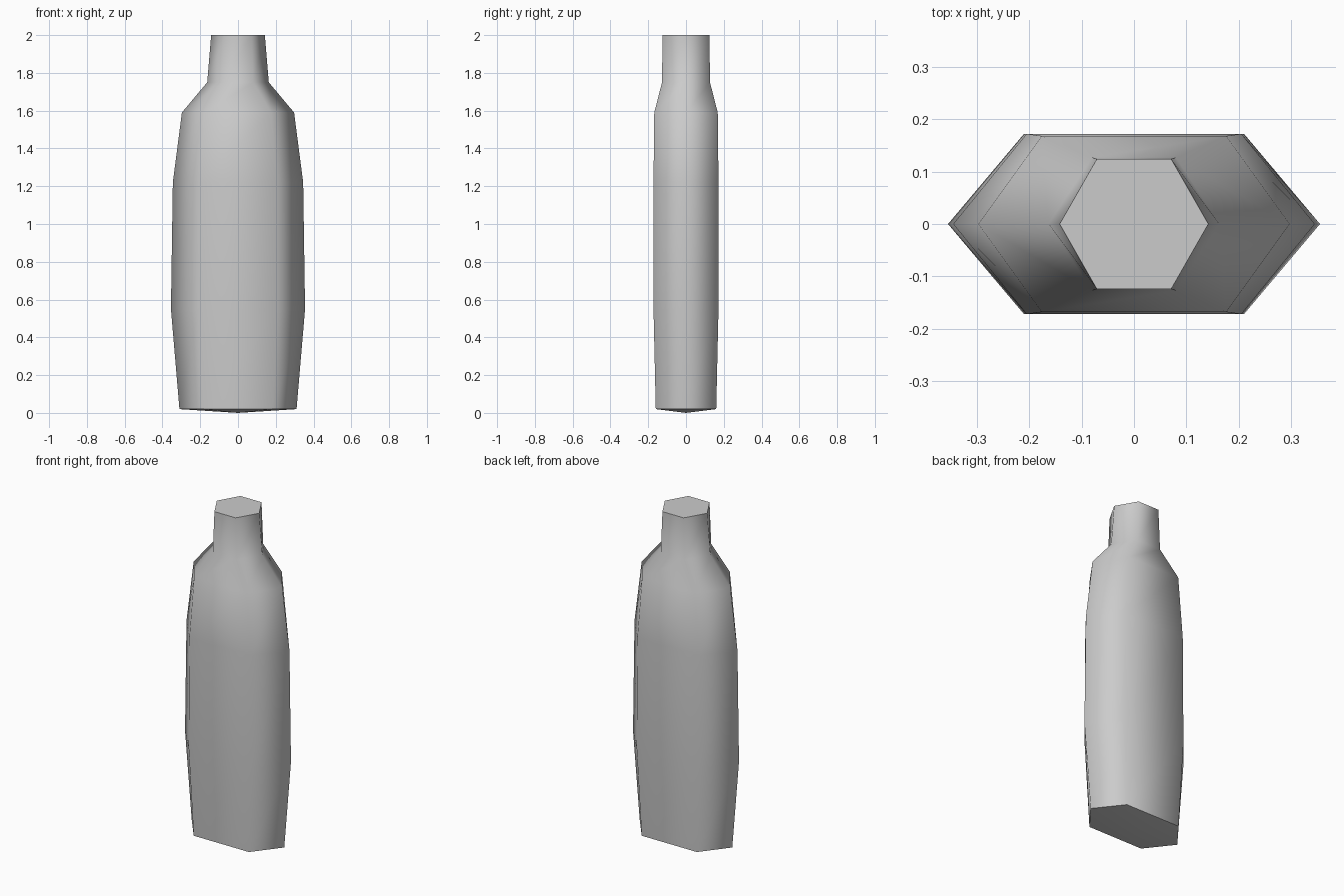
import bpy
import bmesh

cube = bpy.data.objects.get("Cube")
if cube:
    bpy.data.objects.remove(cube, do_unlink=True)

# Plain grey material
grey = bpy.data.materials.new("plain_grey")
grey.use_nodes = True
colour = (0.6, 0.6, 0.6, 1)
grey.diffuse_color = colour
grey.node_tree.nodes["Principled BSDF"].inputs["Base Color"].default_value = colour

# Bottle profile: height, half width, half depth, corner half width
PROFILE = [
    (0.02, 0.31, 0.16, 0.185),
    (0.55, 0.355, 0.172, 0.21),
    (1.22, 0.345, 0.172, 0.205),
    (1.59, 0.297, 0.168, 0.176),
    (1.75, 0.163, 0.127, 0.08),
    (2.0, 0.142, 0.124, 0.071),
]


def hex_ring(bm, z, w, d, c):
    """Six-sided cross-section with points at left and right."""
    outline = [(w, 0), (c, d), (-c, d), (-w, 0), (-c, -d), (c, -d)]
    return [bm.verts.new((x, y, z)) for x, y in outline]


bm = bmesh.new()
rings = [hex_ring(bm, *row) for row in PROFILE]

# Walls
for low, high in zip(rings, rings[1:]):
    for i in range(6):
        j = (i + 1) % 6
        bm.faces.new((low[i], low[j], high[j], high[i])).smooth = True

# Flat top, and a shallow base that dips to its centre
bm.faces.new(rings[-1])
centre = bm.verts.new((0, 0, 0))
for i in range(6):
    bm.faces.new((rings[0][(i + 1) % 6], rings[0][i], centre)).smooth = True

# Crisp rims, smooth walls
for ring in (rings[0], rings[-1]):
    for i in range(6):
        bm.edges.get((ring[i], ring[(i + 1) % 6])).smooth = False
bmesh.ops.recalc_face_normals(bm, faces=bm.faces)

mesh = bpy.data.meshes.new("bottle")
bm.to_mesh(mesh)
bm.free()
mesh.materials.append(grey)
bottle = bpy.data.objects.new("bottle", mesh)
bpy.context.collection.objects.link(bottle)
